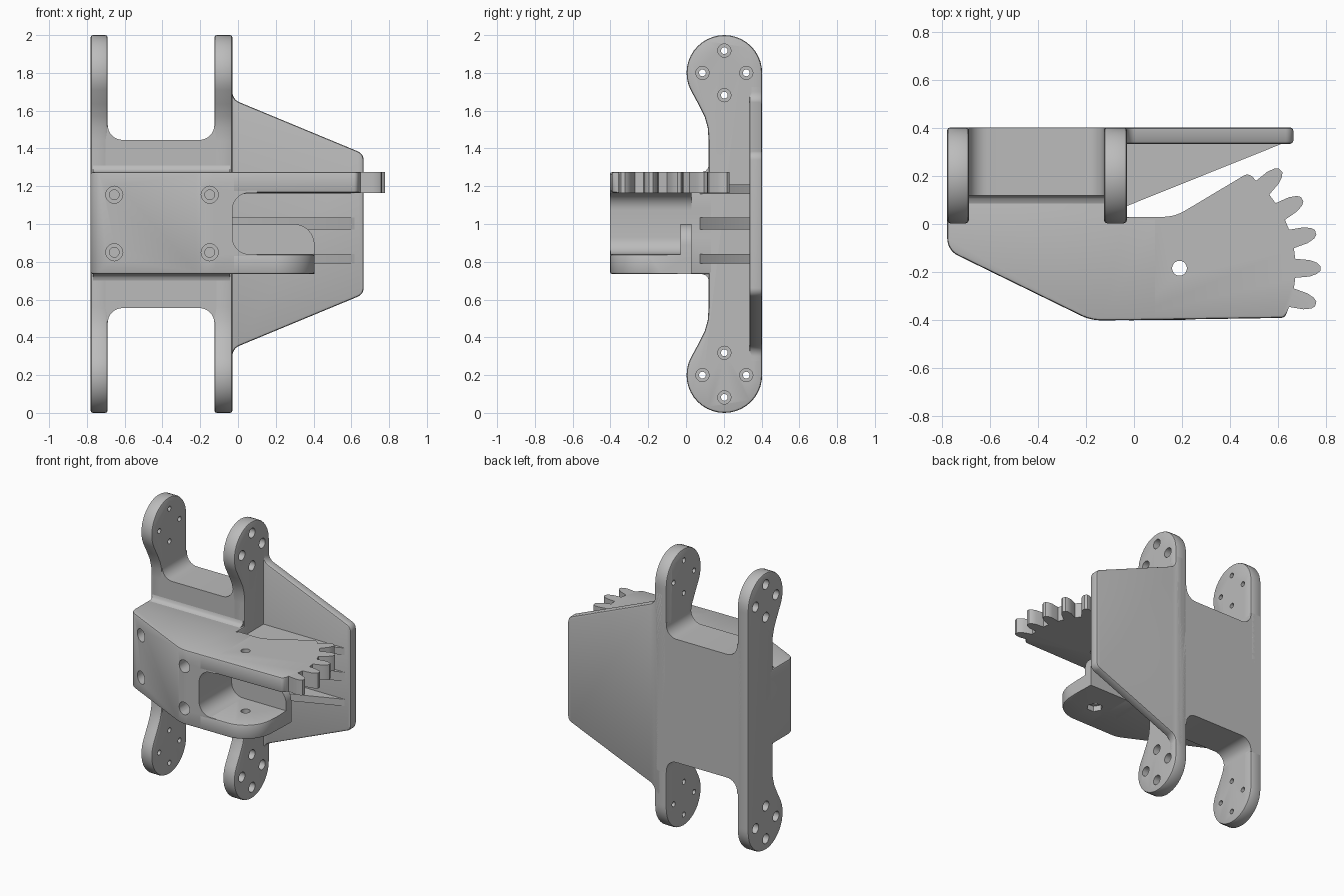
import bpy, bmesh
from math import sin, cos, tan, radians, atan2, pi
from mathutils import Vector

old = bpy.data.objects.get("Cube")
if old:
    bpy.data.objects.remove(old, do_unlink=True)

grey = bpy.data.materials.new("light grey plastic")
grey.use_nodes = True
colour = (0.5, 0.5, 0.5, 1)
grey.diffuse_color = colour
grey.node_tree.nodes["Principled BSDF"].inputs["Base Color"].default_value = colour


def rounded(points, steps=8):
    """Outline from (a, b) or (a, b, radius) corners, rounding those with a radius."""
    out = []
    for i, p in enumerate(points):
        c = Vector(p[:2])
        if len(p) == 2:
            out.append(c)
            continue
        u = (Vector(points[i - 1][:2]) - c).normalized()
        v = (Vector(points[(i + 1) % len(points)][:2]) - c).normalized()
        half = u.angle(v) / 2
        centre = c + (u + v).normalized() * p[2] / sin(half)
        s = c + u * p[2] / tan(half) - centre
        e = c + v * p[2] / tan(half) - centre
        a0 = atan2(s.y, s.x)
        turn = (atan2(e.y, e.x) - a0 + pi) % (2 * pi) - pi
        for k in range(steps + 1):
            a = a0 + turn * k / steps
            out.append(centre + p[2] * Vector((cos(a), sin(a))))
    return out


def prism(name, points, axis, lo, hi, bevel=0.0, rule=lambda v: True):
    """Extrude an outline along an axis and soften the rim edges that meet the rule."""
    place = {"x": lambda p, h: (h, p[0], p[1]),
             "y": lambda p, h: (p[0], h, p[1]),
             "z": lambda p, h: (p[0], p[1], h)}[axis]
    bm = bmesh.new()
    rings = [[bm.verts.new(place(p, h)) for p in points] for h in (lo, hi)]
    caps = [bm.faces.new(r) for r in rings]
    n = len(points)
    for i in range(n):
        j = (i + 1) % n
        bm.faces.new((rings[0][i], rings[0][j], rings[1][j], rings[1][i]))
    bmesh.ops.recalc_face_normals(bm, faces=bm.faces)
    if bevel:
        rim = [e for f in caps for e in f.edges if all(rule(v.co) for v in e.verts)]
        bmesh.ops.bevel(bm, geom=rim, offset=bevel, segments=2, profile=0.5,
                        affect="EDGES", clamp_overlap=False)
        bmesh.ops.recalc_face_normals(bm, faces=bm.faces)
    mesh = bpy.data.meshes.new(name)
    bm.to_mesh(mesh)
    bm.free()
    mesh.materials.append(grey)
    ob = bpy.data.objects.new(name, mesh)
    bpy.context.collection.objects.link(ob)
    return ob


def cut(target, cutter):
    """Subtract the cutter for good, then discard it."""
    mod = target.modifiers.new("cut", "BOOLEAN")
    mod.operation, mod.solver, mod.object = "DIFFERENCE", "EXACT", cutter
    deps = bpy.context.evaluated_depsgraph_get()
    mesh = bpy.data.meshes.new_from_object(target.evaluated_get(deps))
    target.modifiers.clear()
    target.data = mesh
    bpy.data.objects.remove(cutter, do_unlink=True)


def drill(target, centre, radius, axis, lo, hi, sides=20):
    ring = [(centre[0] + radius * cos(2 * pi * k / sides),
             centre[1] + radius * sin(2 * pi * k / sides)) for k in range(sides)]
    cut(target, prism("drill", ring, axis, lo, hi))


parts = []
BACK, RIM = 0.403, 0.012

# Side flanges with round lobes at both ends
lobe = [(0.203 + 0.2 * cos(radians(a)), 1.8 + 0.2 * sin(radians(a))) for a in range(0, 208, 9)]
upper = [(BACK, 1.78)] + lobe + [(0.065, 1.635), (0.098, 1.57), (0.115, 1.51), (0.12, 1.44)]
profile = upper + [(y, 2 - z) for y, z in reversed(upper)]
for name, lo, hi, outer, inward in (("right_flange", -0.78, -0.69, -0.78, 1),
                                    ("left_flange", -0.125, -0.03, -0.03, -1)):
    flange = prism(name, profile, "x", lo, hi, RIM)
    for z in (0.2, 1.8):
        for dy, dz in ((0, 0.118), (0, -0.118), (0.116, 0), (-0.116, 0)):
            spot = (0.203 + dy, z + dz)
            drill(flange, spot, 0.018, "x", lo - 0.1, hi + 0.1)
            ends = sorted((outer - inward * 0.05, outer + inward * 0.05))
            drill(flange, spot, 0.035, "x", *ends)
    parts.append(flange)

# Web joining the flanges, with filleted inner corners
half = [(-0.04, 1.54), (-0.125, 1.54), (-0.125, 1.445, 0.08),
        (-0.69, 1.445, 0.08), (-0.69, 1.54), (-0.77, 1.54)]
outline = rounded(half)
web = outline + [Vector((p.x, 2 - p.y)) for p in reversed(outline)]
parts.append(prism("web", web, "y", 0.12, BACK))

# Tapered back plate
half = [(-0.1, 1.75), (-0.03, 1.75), (-0.03, 1.66, 0.06), (0.665, 1.372, 0.05)]
outline = half + [p[:1] + (2 - p[1],) + p[2:] for p in reversed(half)]
parts.append(prism("back_plate", rounded(outline), "y", 0.335, BACK, RIM))

# Triangular stiffening ribs
for i, z in enumerate((0.79, 0.97, 1.16)):
    tri = [(-0.06, 0.075), (-0.03, 0.075), (0.63, 0.34), (0.63, 0.36), (-0.06, 0.36)]
    parts.append(prism(f"rib_{i + 1}", tri, "z", z, z + (0.065 if i == 1 else 0.05)))

# Front body with a rounded pocket end
LOW, TOP = 0.735, 1.275
plan = rounded([(-0.78, 0.15), (-0.78, -0.11, 0.08), (-0.18, -BACK, 0.2), (0.1, -0.4),
                (0.1, 0.03), (-0.03, 0.03), (-0.03, 0.15)])
body = prism("front_body", plan, "z", LOW, TOP, RIM)
pocket = rounded([(-0.03, 0.84, 0.09), (0.3, 0.84), (0.3, 1.165), (-0.03, 1.165, 0.09)])
cut(body, prism("pocket", pocket, "y", -1, 1))
for x in (-0.655, -0.15):
    for z in (0.85, 1.155):
        drill(body, (x, z), 0.045, "y", -1, -0.08)
        drill(body, (x, z), 0.026, "y", -1, 0.1)
parts.append(body)

# Small coves where the body meets the web
for name, z, s in (("upper_cove", TOP, 1), ("lower_cove", LOW, -1)):
    cove = [(0.16, z - s * 0.02), (0.085, z - s * 0.02), (0.085, z),
            (0.105, z + s * 0.007), (0.115, z + s * 0.018), (0.12, z + s * 0.035),
            (0.16, z + s * 0.035)]
    parts.append(prism(name, cove, "x", -0.768, -0.042))

# Gear sector plate
pivot = (0.19, -0.185)
teeth = []
for i in range(-1, 4):
    for r, off in ((0.485, -4.7), (0.545, -3.6), (0.575, -2.3), (0.588, -1),
                   (0.588, 1), (0.575, 2.3), (0.545, 3.6), (0.485, 4.7)):
        a = radians(14.7 * i + off)
        teeth.append((pivot[0] + r * cos(a), pivot[1] + r * sin(a)))
plate = rounded([(-0.02, -0.402), (0.63, -0.392, 0.025)] + teeth +
                [(0.48, 0.215, 0.03), (0.17, 0.03, 0.18), (-0.02, 0.03)])
gear = prism("gear_plate", plate, "z", 1.165, TOP, RIM,
             lambda v: v.y < -0.36 and v.x > -0.1)
drill(gear, pivot, 0.031, "z", 1, 1.5)
parts.append(gear)

# Lower pivot tab with a hexagonal nut recess
tab_plan = rounded([(-0.02, -0.402), (0.405, -0.4, 0.21), (0.405, 0.03), (-0.02, 0.03)], 14)
tab = prism("lower_tab", tab_plan, "z", LOW, 0.84, RIM, lambda v: v.y < 0.02)
drill(tab, pivot, 0.031, "z", 0.5, 1)
drill(tab, pivot, 0.055, "z", 0.5, 0.775, 6)
parts.append(tab)

# Upright stop wall on the tab
wall = rounded([(-0.05, 0.76), (0.405, 0.76), (0.405, 1.0, 0.11), (-0.05, 1.0)])
parts.append(prism("stop_wall", wall, "y", -0.03, 0.03))

# Smooth the curves, keep the edges sharp
bpy.ops.object.select_all(action="DESELECT")
for ob in parts:
    ob.select_set(True)
bpy.context.view_layer.objects.active = parts[0]
bpy.ops.object.shade_smooth_by_angle(angle=radians(30))
